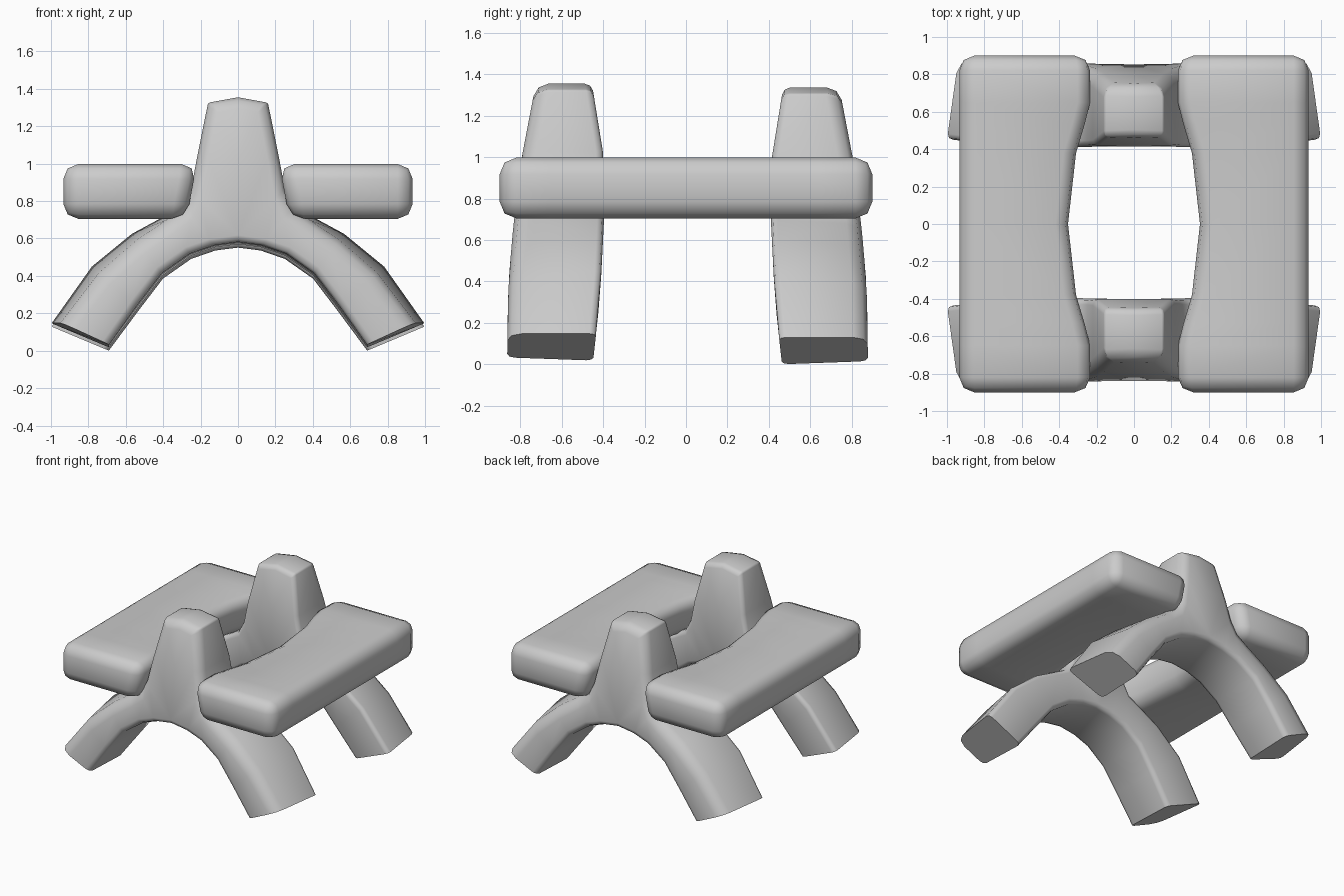
import bpy, bmesh
from mathutils import Vector

if "Cube" in bpy.data.objects:
    bpy.data.objects.remove(bpy.data.objects["Cube"])


def finish(name, bm, width, segments, loc=(0, 0, 0), weighted=False, mirror=False):
    bmesh.ops.recalc_face_normals(bm, faces=bm.faces[:])
    for f in bm.faces:
        f.smooth = True
    me = bpy.data.meshes.new(name)
    bm.to_mesh(me)
    bm.free()
    ob = bpy.data.objects.new(name, me)
    ob.location = loc
    bpy.context.collection.objects.link(ob)
    if mirror:
        m = ob.modifiers.new("Mirror", 'MIRROR')
        m.merge_threshold = 0.002
    b = ob.modifiers.new("Bevel", 'BEVEL')
    b.width, b.segments = width, segments
    b.limit_method = 'WEIGHT' if weighted else 'ANGLE'
    return ob


def lerp_table(table, z):
    for (z0, v0), (z1, v1) in zip(table, table[1:]):
        if z <= z1:
            return v0 + (v1 - v0) * (z - z0) / (z1 - z0)
    return table[-1][1]


# Half arch: (inner point, outer point, outer inset on the far face), as x, z
STRIP = [
    ((0.69, 0.00), (1.0, 0.13), 0.06),
    ((0.53, 0.215), (0.785, 0.435), 0.065),
    ((0.40, 0.385), (0.57, 0.61), 0.055),
    ((0.25, 0.49), (0.40, 0.70), 0.03),
    ((0.12, 0.535), (0.30, 0.755), 0.01),
    ((0.0, 0.55), (0.25, 0.85), 0.0),
    ((0.0, 1.0), (0.22, 1.01), 0.0),
    ((0.0, 1.337), (0.16, 1.308), 0.0),
]
FAR = [(-0.1, 0.87), (0.35, 0.865), (0.7, 0.835), (1.0, 0.795), (1.34, 0.73)]
NEAR = [(-0.1, 0.465), (0.3, 0.42), (0.7, 0.40), (1.0, 0.405), (1.34, 0.46)]


# Arched leg with upright post, far side at sign * y
def arch(name, sign, loc):
    bm = bmesh.new()
    near, far = [], []
    for i, (a, b, inset) in enumerate(STRIP):
        a, b = Vector(a), Vector(b)
        d = (a - b).normalized() if i else Vector((-1, 0))
        bf = b + d * inset
        af = a.copy()
        if a.y < 0.6:
            af += Vector((0, 0.015)) if a.x == 0 or i == 0 else -d * 0.015
        near.append([bm.verts.new((p.x, sign * lerp_table(NEAR, p.y), p.y)) for p in (a, b)])
        far.append([bm.verts.new((p.x, sign * lerp_table(FAR, p.y), p.y)) for p in (af, bf)])
    layer = bm.edges.layers.float.new("bevel_weight_edge")
    last = len(STRIP) - 1
    for i in range(last):
        for s in (near, far):
            bm.faces.new((s[i][0], s[i][1], s[i + 1][1], s[i + 1][0]))
        for k in (0, 1):
            if k == 1 or STRIP[i][0][0] > 0:
                bm.faces.new((near[i][k], near[i + 1][k], far[i + 1][k], far[i][k]))
                for s, w in ((near, 0.45), (far, 0.95 if k else 0.5)):
                    bm.edges.get((s[i][k], s[i + 1][k]))[layer] = w
    # sharp foot face
    foot = bm.faces.new((near[0][0], near[0][1], far[0][1], far[0][0]))
    for e in foot.edges:
        e.smooth = False
    # rounded post top
    bm.faces.new((near[last][0], near[last][1], far[last][1], far[last][0]))
    for s, w in ((near, 0.45), (far, 0.8)):
        bm.edges.get((s[last][0], s[last][1]))[layer] = w
    bm.edges.get((near[last][1], far[last][1]))[layer] = 0.15
    return finish(name, bm, 0.075, 2, loc, weighted=True, mirror=True)


arch("front_arch", -1, (0, 0.005, 0.018))
arch("back_arch", 1, (0, 0.01, 0))


# Side pads with a waisted inner edge
def pad(name, sign):
    inner = [(0.22, -0.9), (0.22, -0.65), (0.25, -0.53), (0.295, -0.38), (0.338, 0),
             (0.295, 0.38), (0.25, 0.53), (0.22, 0.65), (0.22, 0.9)]
    outer = [(0.934, y) for _, y in reversed(inner)]
    bm = bmesh.new()
    n = len(inner)
    rings = []
    for z, shift in ((0.705, 0.055), (0.998, 0.0)):
        pts = [(x + shift, y) for x, y in inner] + outer
        rings.append([bm.verts.new((sign * x, y, z)) for x, y in pts])
    for r in rings:
        for i in range(n - 1):
            bm.faces.new((r[i], r[i + 1], r[2 * n - 2 - i], r[2 * n - 1 - i]))
    lo, hi = rings
    for i in range(2 * n):
        j = (i + 1) % (2 * n)
        bm.faces.new((lo[i], lo[j], hi[j], hi[i]))
    return finish(name, bm, 0.08, 2)


pad("right_pad", 1)
pad("left_pad", -1)
